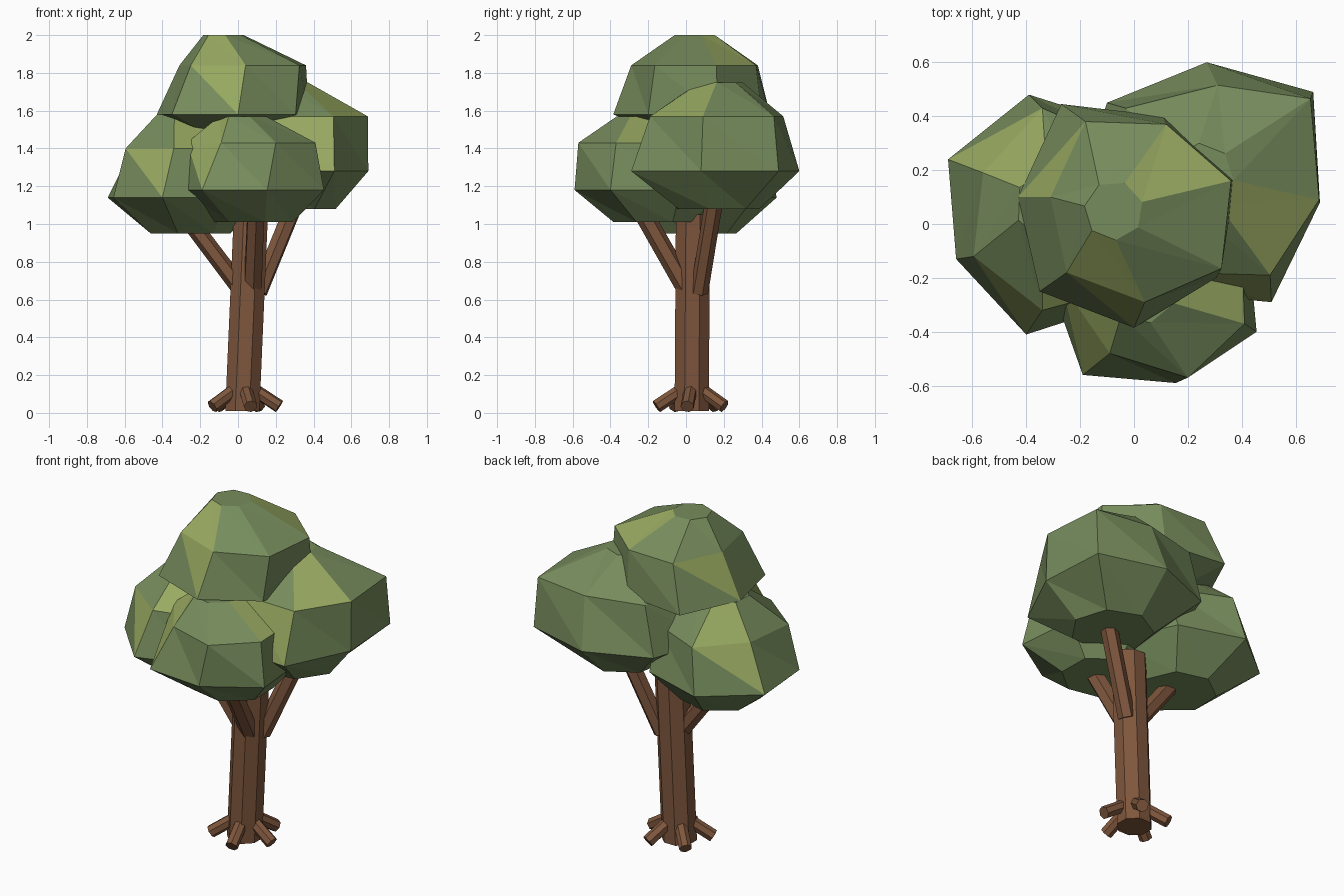
import bpy, bmesh, math
from mathutils import Vector

if "Cube" in bpy.data.objects:
    bpy.data.objects.remove(bpy.data.objects["Cube"])


def material(name, rgb):
    m = bpy.data.materials.new(name)
    m.diffuse_color = (*rgb, 1)
    m.use_nodes = True
    m.node_tree.nodes["Principled BSDF"].inputs["Base Color"].default_value = m.diffuse_color
    return m


BARK = material("bark_brown", (0.212, 0.095, 0.047))
LEAF = material("leaf_green", (0.182, 0.262, 0.107))
LIGHT = material("leaf_yellow_green", (0.315, 0.40, 0.12))


def finish(bm, name, mats):
    bmesh.ops.recalc_face_normals(bm, faces=bm.faces)
    me = bpy.data.meshes.new(name)
    bm.to_mesh(me)
    bm.free()
    for m in mats:
        me.materials.append(m)
    ob = bpy.data.objects.new(name, me)
    bpy.context.collection.objects.link(ob)
    return ob


def circle(x, y, r, phase, n):
    angles = [math.radians(phase + 360 * k / n) for k in range(n)]
    return [(x + r * math.cos(t), y + r * math.sin(t)) for t in angles]


def limb(name, start, end, r1, r2, sides, level=False):
    """Tapered prism from start to end; level keeps its ends horizontal."""
    a, b = Vector(start), Vector(end)
    axis = Vector((0, 0, 1)) if level else (b - a)
    q = axis.to_track_quat('Z', 'Y')
    bm = bmesh.new()
    low, up = [[bm.verts.new(c + q @ Vector((x, y, 0)))
                for x, y in circle(0, 0, r, 180 / sides, sides)]
               for c, r in ((a, r1), (b, r2))]
    for k in range(sides):
        j = (k + 1) % sides
        bm.faces.new((low[k], low[j], up[j], up[k]))
    bm.faces.new(low[::-1])
    bm.faces.new(up)
    return finish(bm, name, [BARK])


def leaf_clump(name, phase, heights, top, shoulder, belly, bottom, light):
    """Seven-sided faceted clump: round caps (x, y, radius) and two outlines.
    light holds (band, sector, half) for the yellow-green facets."""
    n = 7
    bm = bmesh.new()
    outlines = [circle(*top, phase, n), shoulder, belly, circle(*bottom, phase, n)]
    vs = [[bm.verts.new((x, y, z)) for x, y in pts] for pts, z in zip(outlines, heights)]
    for band in range(3):
        up, low = vs[band], vs[band + 1]
        for k in range(n):
            j = (k + 1) % n
            for half, tri in enumerate(((up[k], low[k], low[j]), (up[k], low[j], up[j]))):
                f = bm.faces.new(tri)
                f.material_index = int((band, k, half) in light)
    bm.faces.new(vs[0])
    bm.faces.new(vs[-1][::-1])
    return finish(bm, name, [LEAF, LIGHT])


def both(band, sector):
    return {(band, sector, 0), (band, sector, 1)}


# Trunk, slightly leaning
limb("trunk", (0.023, 0.03, 0.01), (0.068, 0.037, 1.05), 0.098, 0.098, 8, True)

# Branches
limb("left_branch", (0.02, 0.03, 0.65), (-0.29, 0.03, 1.06), 0.048, 0.046, 6)
limb("front_branch", (0.078, 0.0, 0.66), (0.095, -0.24, 1.08), 0.052, 0.05, 6)
limb("right_branch", (0.11, 0.07, 0.64), (0.31, 0.15, 1.13), 0.048, 0.048, 6)

# Roots around the base
for i, deg in enumerate((281, 353, 65, 137, 209)):
    c, s = math.cos(math.radians(deg)), math.sin(math.radians(deg))
    limb(f"root_{i + 1}", (0.03 + 0.05 * c, 0.03 + 0.05 * s, 0.125),
         (0.03 + 0.19 * c, 0.03 + 0.19 * s, 0.034), 0.036, 0.036, 7)

# Foliage clumps
leaf_clump("top_foliage", -86, (2.0, 1.84, 1.58, 1.50), (-0.075, 0.05, 0.11),
           [(0.04, -0.29), (0.325, -0.165), (0.36, 0.16), (0.12, 0.37),
            (-0.18, 0.38), (-0.31, 0.10), (-0.25, -0.18)],
           [(0.0, -0.385), (0.305, -0.20), (0.375, 0.17), (0.11, 0.40),
            (-0.27, 0.445), (-0.43, 0.10), (-0.35, -0.25)],
           (-0.05, 0.04, 0.22),
           both(0, 6) | both(0, 2) | {(1, 6, 1), (1, 4, 1)})
leaf_clump("front_foliage", -76, (1.57, 1.43, 1.18, 1.01), (0.03, -0.24, 0.13),
           [(0.20, -0.57), (0.41, -0.37), (0.40, -0.08), (0.17, 0.10),
            (-0.10, 0.08), (-0.27, -0.22), (-0.09, -0.48)],
           [(0.155, -0.59), (0.455, -0.40), (0.42, -0.03), (0.12, 0.18),
            (-0.20, 0.07), (-0.30, -0.25), (-0.19, -0.56)],
           (0.09, -0.17, 0.22),
           both(0, 5) | both(0, 1) | {(1, 5, 1)})
leaf_clump("left_foliage", 152, (1.58, 1.40, 1.14, 0.95), (-0.30, 0.07, 0.14),
           [(-0.56, 0.19), (-0.595, -0.12), (-0.34, -0.32), (-0.08, -0.25),
            (0.10, 0.0), (0.0, 0.28), (-0.34, 0.43)],
           [(-0.69, 0.24), (-0.66, -0.13), (-0.40, -0.41), (-0.06, -0.30),
            (0.16, 0.0), (-0.01, 0.36), (-0.39, 0.48)],
           (-0.26, 0.05, 0.22),
           both(0, 6) | both(0, 2) | {(1, 1, 1), (1, 6, 1)})
leaf_clump("back_foliage", -60, (1.75, 1.57, 1.28, 1.08), (0.25, 0.18, 0.12),
           [(0.505, -0.19), (0.687, 0.09), (0.655, 0.465), (0.31, 0.515),
            (-0.03, 0.43), (-0.10, 0.12), (0.17, -0.18)],
           [(0.51, -0.29), (0.69, 0.08), (0.665, 0.49), (0.27, 0.60),
            (-0.10, 0.45), (-0.22, 0.10), (0.10, -0.25)],
           (0.29, 0.16, 0.23),
           both(0, 0) | both(1, 6))
